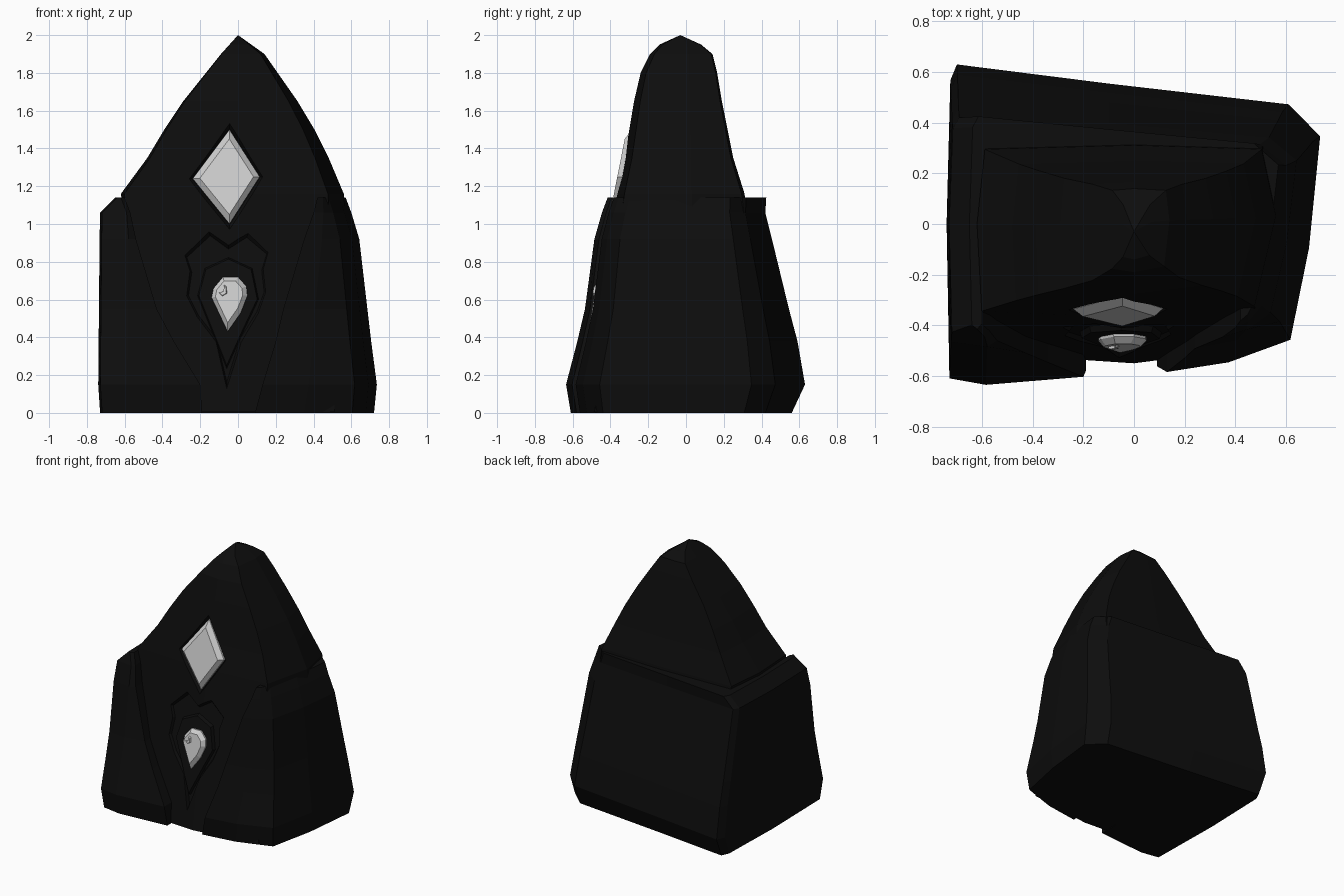
import bpy
import bmesh

cube = bpy.data.objects.get("Cube")
if cube:
    bpy.data.objects.remove(cube, do_unlink=True)


def material(name, value):
    m = bpy.data.materials.new(name)
    m.use_nodes = True
    m.diffuse_color = (value, value, value, 1)
    m.node_tree.nodes["Principled BSDF"].inputs["Base Color"].default_value = (value, value, value, 1)
    return m


BLACK = material("black stone", 0.004)
PALE = material("pale gem", 0.62)


def loft(name, rings, mat, apex=None):
    """Skin a stack of equal rings; close with caps or an apex."""
    bm = bmesh.new()
    rows = [[bm.verts.new(p) for p in ring] for ring in rings]
    n = len(rows[0])
    for a, b in zip(rows, rows[1:]):
        for i in range(n):
            j = (i + 1) % n
            bm.faces.new((a[i], a[j], b[j], b[i]))
    bm.faces.new(rows[0])
    if apex:
        tip = bm.verts.new(apex)
        for i in range(n):
            bm.faces.new((rows[-1][i], rows[-1][(i + 1) % n], tip))
    else:
        bm.faces.new(rows[-1])
    bmesh.ops.recalc_face_normals(bm, faces=bm.faces)
    mesh = bpy.data.meshes.new(name)
    bm.to_mesh(mesh)
    bm.free()
    mesh.materials.append(mat)
    ob = bpy.data.objects.new(name, mesh)
    bpy.context.collection.objects.link(ob)
    return ob


# Core stone: height, left, right, front, back
CORE = [(0.005, -.6, .6, -.55, .4), (.5, -.6, .6, -.475, .38), (1, -.6, .57, -.395, .33),
        (1.16, -.62, .56, -.37, .31), (1.35, -.48, .48, -.325, .25), (1.5, -.39, .405, -.3, .22),
        (1.65, -.29, .315, -.275, .19), (1.8, -.17, .21, -.24, .165), (1.9, -.09, .14, -.19, .14),
        (1.95, -.045, .07, -.14, .08)]


def core_ring(z, l, r, f, b):
    pts = [(0, f), (.97 * l, .93 * f), (l, 0), (.95 * l, .95 * b), (0, b),
           (.9 * r, .95 * b), (r, .1 * b), (.85 * r, .88 * f)]
    return [(x, y, z) for x, y in pts]


core = loft("core_stone", [core_ring(*row) for row in CORE], BLACK, (0, -.03, 2))

# Outer mantle, open at the front: height, left, right, front, back, opening left, opening right
MANTLE = [(0, -.73, .72, -.61, .56, -.19, .09), (.15, -.74, .735, -.635, .63, -.2, .13),
          (.38, -.738, .705, -.575, .59, -.34, .2), (.55, -.736, .685, -.535, .545, -.43, .24),
          (.92, -.733, .642, -.485, .455, -.54, .35), (1.06, -.73, .6, -.445, .42, -.57, .4),
          (1.14, -.65, .57, -.415, .425, -.6, .42)]


def mantle_ring(z, l, r, f, b, ol, orr):
    corner = min(.79 * l, ol - .02)
    pts = [(ol, .95 * f), (corner, f), (.985 * l, .96 * f), (l, 0), (.98 * l, .9 * b),
           (.945 * l, b), (-.1, .88 * b), (.83 * r, .75 * b), (r, .55 * b), (.94 * r, .15 * f),
           (.84 * r, .72 * f), ((orr + .84 * r) / 2, .86 * f), (orr, .92 * f),
           (orr, .92 * f + .15), (ol, .95 * f + .15)]
    return [(x, y, z) for x, y in pts]


loft("outer_mantle", [mantle_ring(*row) for row in MANTLE], BLACK)


def front_y(z):
    for a, b in zip(CORE, CORE[1:]):
        if a[0] <= z <= b[0]:
            return a[3] + (b[3] - a[3]) * (z - a[0]) / (b[0] - a[0])
    return CORE[0][3]


def tablet(name, outline, centre, layers, mat):
    """Stack scaled copies of an outline along the sloping front; layers are (scale, depth)."""
    cx, cz = centre
    slope = (front_y(cz + .2) - front_y(cz - .2)) / .4
    rings = [[(cx + (x - cx) * s, front_y(cz) + (z - cz) * s * slope + d, cz + (z - cz) * s)
              for x, z in outline] for s, d in layers]
    return loft(name, rings, mat)


def carve(target, cutter):
    cutter.hide_render = True
    mod = target.modifiers.new("recess", "BOOLEAN")
    mod.operation, mod.solver, mod.object = "DIFFERENCE", "EXACT", cutter
    bpy.context.view_layer.objects.active = target
    bpy.ops.object.modifier_apply(modifier=mod.name)
    bpy.data.objects.remove(cutter, do_unlink=True)


# Diamond gem in its bevelled recess
diamond = [(-.045, 1.5), (.115, 1.25), (-.045, 1), (-.24, 1.24)]
mid = (-.05, 1.25)
carve(core, tablet("diamond_cutter", diamond, mid, [(1.02, .035), (1.26, -.04)], BLACK))
tablet("diamond_gem", diamond, mid, [(1, .06), (1, .015), (.8, -.015)], PALE)

# Pointed crest carved around the drop gem
crest = [(-.06, .1), (.02, .36), (.12, .52), (.165, .64), (.15, .77), (.18, .87), (.06, .97),
         (-.05, .9), (-.16, .98), (-.3, .85), (-.27, .76), (-.29, .62), (-.23, .5), (-.12, .36)]
hub = (-.055, .63)
carve(core, tablet("crest_cutter", crest, hub, [(.88, .03), (1.04, -.03)], BLACK))
leaf = [(-.06, .22), (.03, .42), (.115, .6), (.08, .77), (-.05, .83), (-.18, .77), (-.22, .62),
        (-.14, .42)]
tablet("crest_centre", leaf, hub, [(1, .05), (.92, .005)], BLACK)

# Drop gem with a chipped face
drop = [(-.055, .43), (.015, .53), (.05, .62), (.045, .67), (0, .72), (-.08, .72), (-.13, .66),
        (-.14, .61)]
tablet("drop_gem", drop, hub, [(1, .03), (1, -.005), (.76, -.03)], PALE)
chip = [(-.11, .635), (-.085, .61), (-.05, .63), (-.055, .68), (-.07, .69), (-.075, .645)]
tablet("gem_chip", chip, (-.08, .64), [(1, -.01), (.6, -.04)], PALE)
